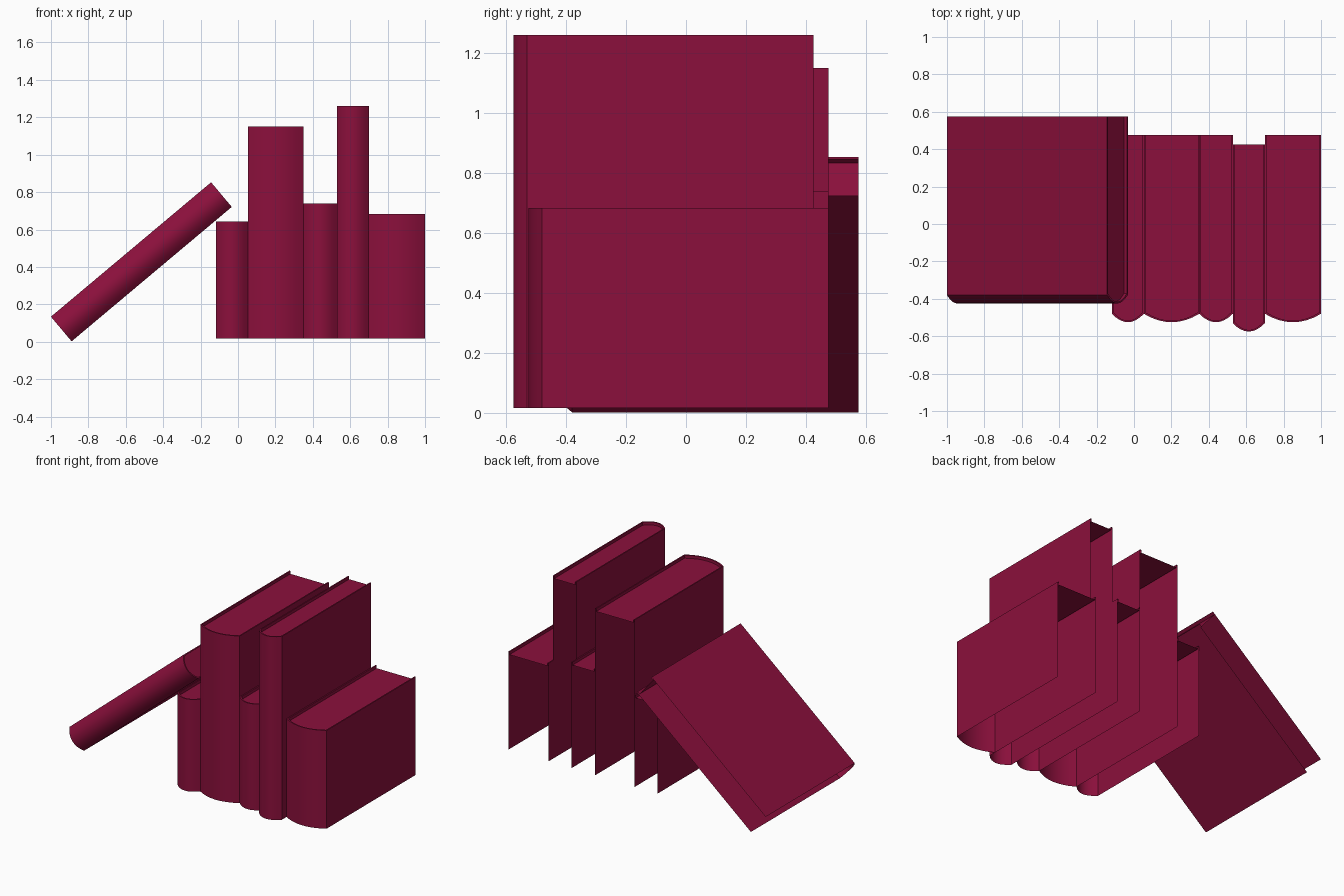
import bpy, bmesh, math

cube = bpy.data.objects.get("Cube")
if cube:
    bpy.data.objects.remove(cube, do_unlink=True)

red = bpy.data.materials.new("dark_crimson")
red.use_nodes = True
colour = (0.26, 0.005, 0.045, 1)
red.diffuse_color = colour
red.node_tree.nodes["Principled BSDF"].inputs["Base Color"].default_value = colour

DEPTH, BULGE = 0.955, 0.045      # straight cover depth, spine roundness
RIM, RECESS = 0.008, 0.02        # cover edge around the sunken page top
SEGMENTS = 8


def outline(width, inset):
    """Cover section from the back edge, around the rounded spine, to the other back edge."""
    half = width / 2 - inset
    pts = [(-half, DEPTH)]
    for i in range(SEGMENTS + 1):
        t = 2 * i / SEGMENTS - 1
        pts.append((half * t, inset - BULGE * (1 - t * t)))
    return pts + [(half, DEPTH)]


def make_book(name, width, height, location, lean=0):
    """Hollow cover open at back and base, with a page top sunk inside the rim."""
    bm = bmesh.new()
    rings = [(0, 0), (0, height), (RIM, height), (RIM, height - RECESS)]
    rows = [[bm.verts.new((x, y, z)) for x, y in outline(width, inset)]
            for inset, z in rings]
    for low, high in zip(rows, rows[1:]):
        for i in range(len(low) - 1):
            bm.faces.new((low[i], low[i + 1], high[i + 1], high[i]))
    bm.faces.new(rows[-1])
    mesh = bpy.data.meshes.new(name)
    bm.to_mesh(mesh)
    bm.free()
    mesh.materials.append(red)
    book = bpy.data.objects.new(name, mesh)
    bpy.context.collection.objects.link(book)
    book.location = location
    book.rotation_euler.y = lean
    bpy.ops.object.select_all(action="DESELECT")
    book.select_set(True)
    bpy.context.view_layer.objects.active = book
    bpy.ops.object.shade_smooth_by_angle(angle=math.radians(25))


# Upright row: name, left edge, right edge, top, front of cover
BASE = 0.017
for name, x0, x1, top, front in [
    ("short_book", -0.118, 0.053, 0.642, -0.48),
    ("thick_tall_book", 0.053, 0.349, 1.15, -0.48),
    ("thin_book", 0.349, 0.528, 0.738, -0.48),
    ("tallest_book", 0.528, 0.70, 1.26, -0.53),
    ("thick_short_book", 0.70, 1.0, 0.683, -0.48),
]:
    make_book(name, x1 - x0, top - BASE, ((x0 + x1) / 2, front, BASE))

# Book leaning against the row
make_book("leaning_book", 0.172, 1.118, (-0.945, -0.38, 0.068), math.radians(50))
